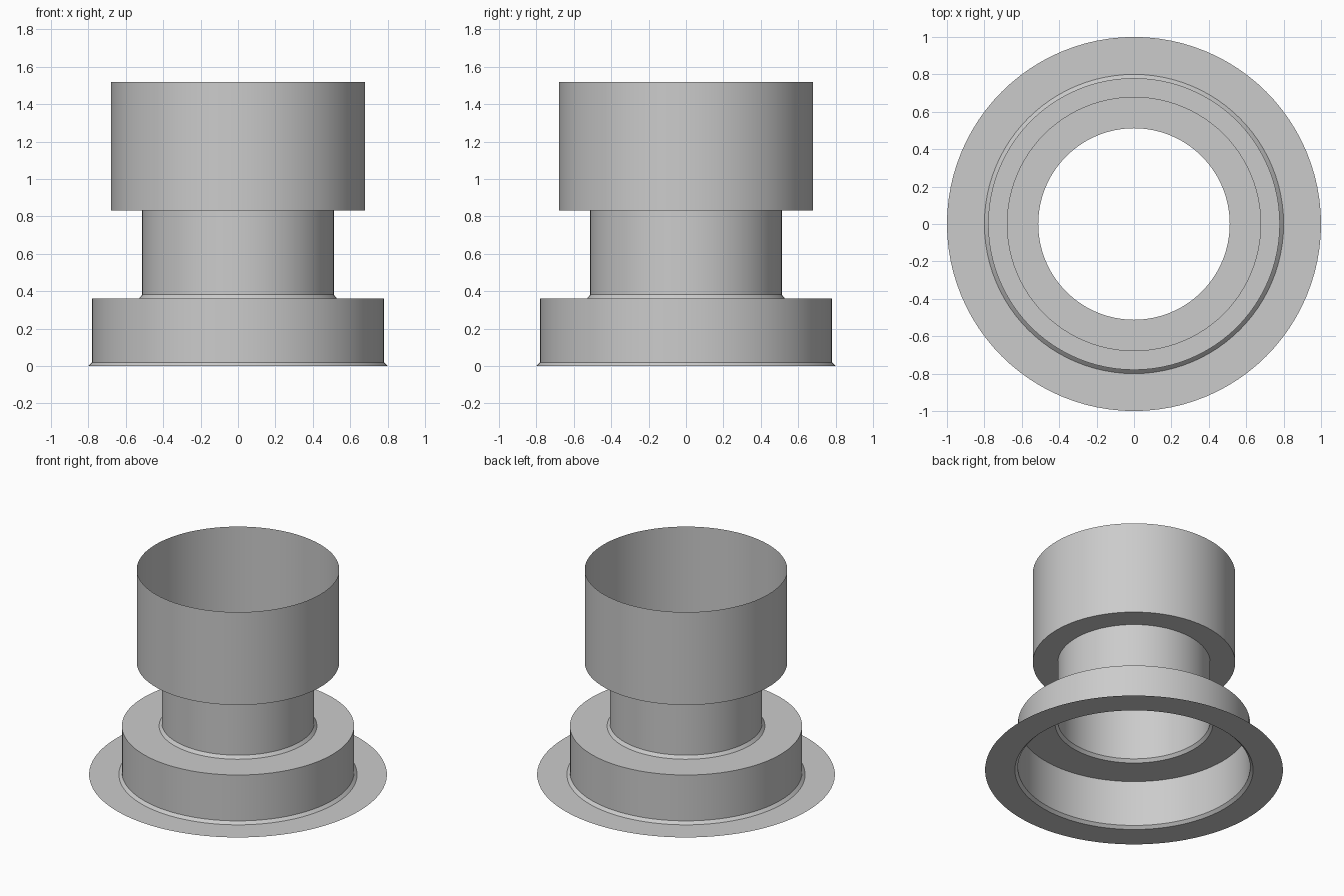
import bpy, bmesh
from math import tau, radians
from mathutils import Vector

cube = bpy.data.objects.get("Cube")
if cube:
    bpy.data.objects.remove(cube, do_unlink=True)

SEGMENTS = 96

grey = bpy.data.materials.new("plain grey")
grey.use_nodes = True
colour = (0.6, 0.6, 0.6, 1)
grey.diffuse_color = colour
grey.node_tree.nodes["Principled BSDF"].inputs["Base Color"].default_value = colour


def lathe(name, profile):
    """Spin an open (radius, height) profile, listed outside-bottom upward, into a thin shell."""
    bm = bmesh.new()
    verts = [bm.verts.new((r, 0, z)) for r, z in profile]
    edges = [bm.edges.new(pair) for pair in zip(verts, verts[1:])]
    bmesh.ops.spin(bm, geom=verts + edges, cent=(0, 0, 0), axis=(0, 0, 1),
                   angle=tau, steps=SEGMENTS, use_merge=True)
    bmesh.ops.remove_doubles(bm, verts=bm.verts, dist=0.0001)
    # Make the outer side of the shell face outwards
    bm.normal_update()
    wall = max(bm.faces, key=lambda f: f.calc_area() * (abs(f.normal.z) < 0.1))
    if wall.normal.dot(Vector((*wall.calc_center_median().xy, 0))) < 0:
        bmesh.ops.reverse_faces(bm, faces=bm.faces)
    mesh = bpy.data.meshes.new(name)
    bm.to_mesh(mesh)
    bm.free()
    mesh.materials.append(grey)
    obj = bpy.data.objects.new(name, mesh)
    bpy.context.collection.objects.link(obj)
    bpy.ops.object.select_all(action='DESELECT')
    obj.select_set(True)
    bpy.context.view_layer.objects.active = obj
    bpy.ops.object.shade_smooth_by_angle(angle=radians(30))


# Flat flange, chamfered into the wide base wall and its shelf
lathe("flanged_base", [(1, 0), (0.8, 0), (0.78, 0.02), (0.78, 0.36), (0.53, 0.36)])
# Narrow neck with a chamfered foot
lathe("neck", [(0.53, 0.36), (0.512, 0.382), (0.512, 0.832)])
# Open cup with a ring-shaped floor
lathe("upper_cup", [(0.512, 0.832), (0.68, 0.832), (0.68, 1.52)])
